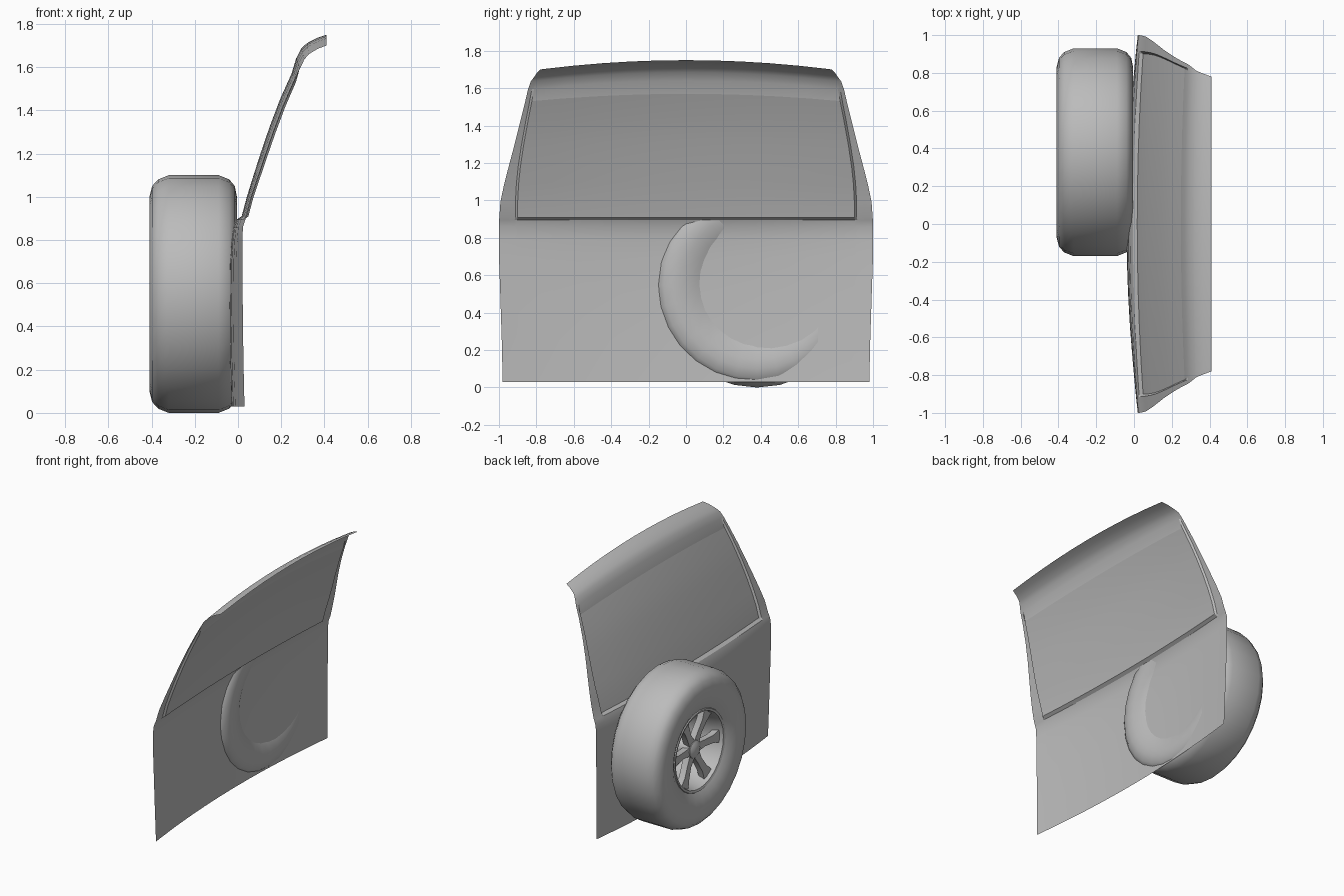
import bpy, bmesh, math
from mathutils import Matrix, Vector

cube = bpy.data.objects.get("Cube")
if cube:
    bpy.data.objects.remove(cube, do_unlink=True)

grey = bpy.data.materials.new("plain grey")
grey.use_nodes = True
COLOUR = (0.5, 0.5, 0.5, 1)
grey.diffuse_color = COLOUR
grey.node_tree.nodes["Principled BSDF"].inputs["Base Color"].default_value = COLOUR


def finish(bm, name, angle=35):
    bmesh.ops.delete(bm, geom=[v for v in bm.verts if not v.link_faces], context='VERTS')
    mesh = bpy.data.meshes.new(name)
    bm.to_mesh(mesh)
    bm.free()
    mesh.materials.append(grey)
    ob = bpy.data.objects.new(name, mesh)
    bpy.context.collection.objects.link(ob)
    bpy.ops.object.select_all(action='DESELECT')
    ob.select_set(True)
    bpy.context.view_layer.objects.active = ob
    bpy.ops.object.shade_smooth_by_angle(angle=math.radians(angle))
    return ob


# Tailgate stations: height, centre x, half width, edge sweep, window half width
STATIONS = [
    (0.03, -.030, .98, .060, .88), (0.25, -.037, .985, .062, .89),
    (0.50, -.040, .993, .062, .90), (0.70, -.037, 1.0, .057, .90),
    (0.80, -.030, 1.0, .050, .90), (0.86, -.022, 1.0, .045, .90),
    (0.895, -.006, .999, .040, .905), (0.91, .003, .998, .038, .90),
    (1.00, .027, .992, .036, .90), (1.10, .058, .972, .036, .895),
    (1.20, .090, .948, .035, .885), (1.32, .131, .918, .032, .868),
    (1.45, .180, .888, .028, .846), (1.57, .234, .860, .022, .824),
    (1.64, .269, .845, .018, .812), (1.685, .292, .830, .015, .797),
    (1.71, .318, .812, .010, .780), (1.735, .365, .795, .005, .765),
    (1.75, .410, .780, .000, .750)]
GLASS_LOW, GLASS_HIGH = 0.9, 1.6
INNER = 10


def tailgate_grid():
    """Curved sheet; returns bmesh plus the set of faces inside the window."""
    bm = bmesh.new()
    rows = []
    for z, x, half, sweep, win in STATIONS:
        recessed = GLASS_LOW < z < GLASS_HIGH
        half_cols = [half, (half + win) / 2 + .006, win + .012]
        ys = [-y for y in half_cols]
        ys += [win * (2 * i / INNER - 1) for i in range(INNER + 1)]
        ys += half_cols[::-1]
        drop = .05 * max(0, min(1, (z - .9) / .79))
        row = []
        for i, y in enumerate(ys):
            t = (y / half) ** 2
            inside = recessed and 3 <= i <= 3 + INNER
            row.append(bm.verts.new((x + sweep * t + (.014 if inside else 0), y, z - drop * t)))
        rows.append(row)
    glass = []
    for r in range(len(rows) - 1):
        for c in range(len(rows[0]) - 1):
            f = bm.faces.new((rows[r][c], rows[r][c + 1], rows[r + 1][c + 1], rows[r + 1][c]))
            f.normal_flip()
            low, high = STATIONS[r][0], STATIONS[r + 1][0]
            if 3 <= c < 3 + INNER and low > GLASS_LOW and high < GLASS_HIGH:
                glass.append(f)
    return bm, glass


# Body panel and window pane are the two halves of the same surface
bm, glass = tailgate_grid()
bmesh.ops.delete(bm, geom=glass, context='FACES')
finish(bm, "tailgate_panel", 25)
bm, glass = tailgate_grid()
keep = set(glass)
bmesh.ops.delete(bm, geom=[f for f in bm.faces if f not in keep], context='FACES')
finish(bm, "rear_window")

# Spare wheel, turned about the x axis
CENTRE = Vector((0, .38, .55))


def lathe(name, profile, steps, angle=35):
    bm = bmesh.new()
    rings = []
    for x, r in profile:
        ring = []
        for i in range(steps):
            a = math.tau * i / steps
            ring.append(bm.verts.new(CENTRE + Vector((x, r * math.sin(a), r * math.cos(a)))))
        rings.append(ring)
    for a, b in zip(rings, rings[1:]):
        for i in range(steps):
            j = (i + 1) % steps
            bm.faces.new((a[i], a[j], b[j], b[i]))
    bmesh.ops.remove_doubles(bm, verts=bm.verts, dist=1e-5)
    bmesh.ops.recalc_face_normals(bm, faces=bm.faces)
    return finish(bm, name, angle)


lathe("tyre", [(-.37, .285), (-.395, .33), (-.41, .40), (-.41, .45), (-.397, .50),
               (-.37, .53), (-.32, .55), (-.09, .55), (-.04, .53), (-.015, .50),
               (-.005, .45), (-.006, .40), (-.028, .33), (-.05, .285)], 28)
lathe("rim", [(-.36, .30), (-.38, .288), (-.375, .272), (-.34, .262), (-.22, .245),
              (-.10, .245), (-.10, 0)], 28)
lathe("hub", [(-.355, 0), (-.355, .035), (-.34, .062), (-.30, .07), (-.10, .07)], 16)
lathe("brake_disc", [(-.18, 0), (-.18, .17), (-.10, .17)], 24)

# Spokes: waisted bars that flare into the rim
bm = bmesh.new()
SPOKES = 6
for k in range(SPOKES):
    turn = Matrix.Rotation(math.tau * (k + .5) / SPOKES, 4, 'X')
    sections = []
    for r, w, x in ((.04, .032, -.335), (.12, .024, -.335), (.20, .028, -.345), (.268, .048, -.35)):
        corners = ((x, -w), (x, w), (x + .05, w * .8), (x + .05, -w * .8))
        sections.append([bm.verts.new(CENTRE + turn @ Vector((px, py, r))) for px, py in corners])
    for a, b in zip(sections, sections[1:]):
        for i in range(4):
            j = (i + 1) % 4
            bm.faces.new((a[i], a[j], b[j], b[i]))
    bm.faces.new(sections[0])
    bm.faces.new(sections[-1])
bmesh.ops.recalc_face_normals(bm, faces=bm.faces)
finish(bm, "wheel_spokes")
